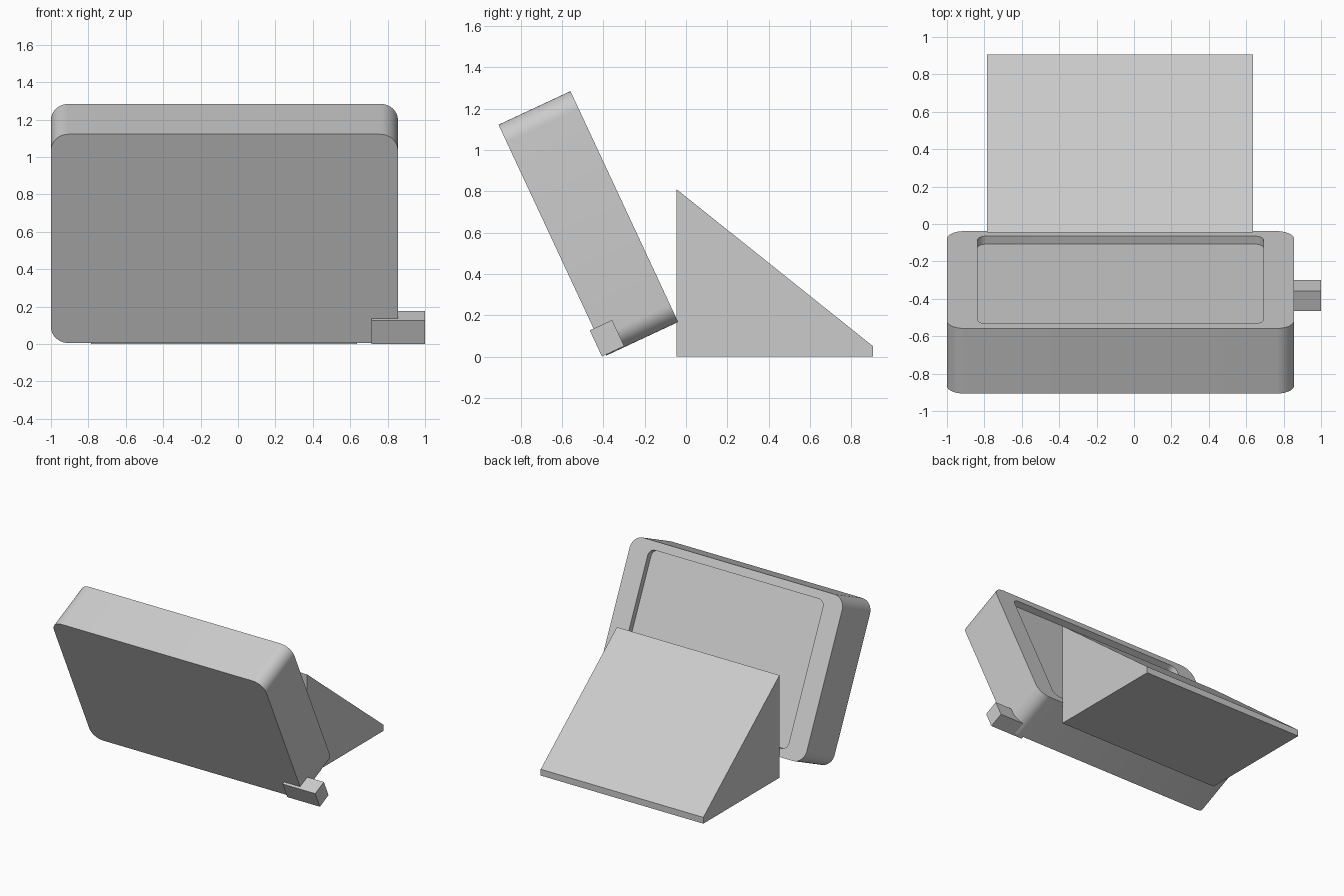
import bpy, bmesh, math

cube = bpy.data.objects.get("Cube")
if cube:
    bpy.data.objects.remove(cube, do_unlink=True)

TILT = math.radians(25)

grey = bpy.data.materials.new("light_grey")
grey.use_nodes = True
grey.diffuse_color = (0.6, 0.6, 0.6, 1)
for node in grey.node_tree.nodes:
    if node.type == "BSDF_PRINCIPLED":
        node.inputs["Base Color"].default_value = (0.6, 0.6, 0.6, 1)


def rounded_rect(width, height, radius, steps=10):
    """Outline centred on the origin, corner by corner."""
    points = []
    for k, (sx, sz) in enumerate([(1, 1), (-1, 1), (-1, -1), (1, -1)]):
        cx, cz = sx * (width / 2 - radius), sz * (height / 2 - radius)
        for i in range(steps + 1):
            a = math.pi / 2 * (k + i / steps)
            points.append((cx + radius * math.cos(a), cz + radius * math.sin(a)))
    return points


def loft(name, rings):
    """Closed solid through rings of matching point counts."""
    bm = bmesh.new()
    loops = [[bm.verts.new(p) for p in ring] for ring in rings]
    n = len(loops[0])
    for a, b in zip(loops, loops[1:]):
        for i in range(n):
            j = (i + 1) % n
            bm.faces.new((a[i], a[j], b[j], b[i]))
    bm.faces.new(loops[0][::-1])
    bm.faces.new(loops[-1])
    bmesh.ops.recalc_face_normals(bm, faces=bm.faces[:])
    mesh = bpy.data.meshes.new(name)
    bm.to_mesh(mesh)
    bm.free()
    mesh.materials.append(grey)
    obj = bpy.data.objects.new(name, mesh)
    bpy.context.collection.objects.link(obj)
    return obj


# Leaning case with a shallow recess in its back
W, H, T, DEPTH = 1.855, 1.232, 0.384, 0.047
outer = rounded_rect(W, H, 0.095)
inner = rounded_rect(1.53, H - 0.126, 0.05)
case = loft("case", [[(x, y, z + H / 2) for x, z in outline] for outline, y in
                     [(outer, 0), (outer, T), (inner, T), (inner, T - DEPTH)]])
case.location = (-0.0725, -0.386, 0.005)
case.rotation_euler.x = TILT
bpy.ops.object.select_all(action="DESELECT")
case.select_set(True)
bpy.context.view_layer.objects.active = case
bpy.ops.object.shade_smooth_by_angle(angle=math.radians(30))

# Wedge stand behind the case
wedge = [(-0.045, 0), (0.905, 0), (0.905, 0.05), (-0.045, 0.809)]
loft("wedge_stand", [[(x, y, z) for y, z in wedge] for x in (-0.785, 0.635)])

# Small block at the lower left corner
bpy.ops.mesh.primitive_cube_add(size=1, location=(0.8575, -0.382, 0.089),
                                rotation=(TILT, 0, 0))
block = bpy.context.object
block.name = "corner_block"
block.scale = (0.285, 0.119, 0.139)
block.data.materials.append(grey)
